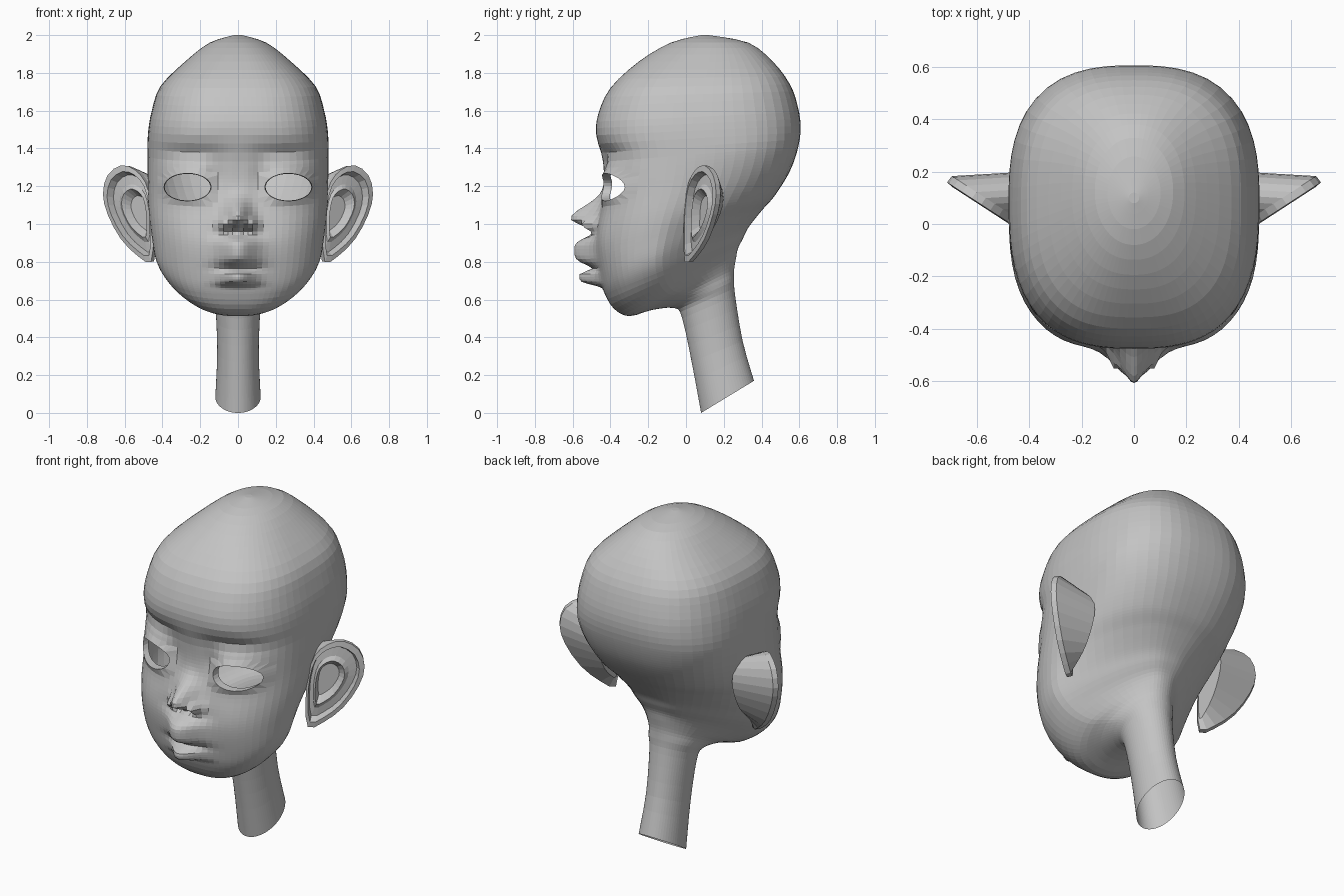
import bpy, bmesh
from math import sin, cos, pi, exp, sqrt
from mathutils import Vector
from mathutils.bvhtree import BVHTree

if "Cube" in bpy.data.objects:
    bpy.data.objects.remove(bpy.data.objects["Cube"], do_unlink=True)

clay = bpy.data.materials.new("grey_clay")
clay.use_nodes = True
clay.diffuse_color = (0.55, 0.55, 0.55, 1)
clay.node_tree.nodes["Principled BSDF"].inputs["Base Color"].default_value = clay.diffuse_color


def catmull(p0, p1, p2, p3, t):
    """Smooth interpolation between two neighbouring control points."""
    return [b + 0.5 * t * (c - a + t * (2 * a - 5 * b + 4 * c - d + t * (3 * (b - c) + d - a)))
            for a, b, c, d in zip(p0, p1, p2, p3)]


def finish(bm, name):
    """Turn a half mesh into a mirrored object."""
    mesh = bpy.data.meshes.new(name)
    bm.to_mesh(mesh)
    bm.free()
    obj = bpy.data.objects.new(name, mesh)
    bpy.context.collection.objects.link(obj)
    mesh.materials.append(clay)
    mirror = obj.modifiers.new("mirror", 'MIRROR')
    mirror.use_clip = True
    mirror.merge_threshold = 0.0005
    return obj


# Tilted rings from neck to crown: front y, front z, back y, back z, half width, back taper
RINGS = [
    (.08, 0, .36, .17, .12, 0),
    (.03, .27, .3, .38, .11, 0),
    (-.02, .5, .26, .62, .12, 0),
    (-.06, .555, .255, .7, .14, .05),
    (-.18, .545, .255, .76, .18, .25),
    (-.3, .512, .265, .82, .25, .45),
    (-.38, .55, .275, .87, .33, .55),
    (-.43, .63, .3, .92, .4, .55),
    (-.455, .72, .33, .98, .44, .5),
    (-.47, .85, .4, 1.07, .46, .35),
    (-.465, 1, .47, 1.15, .475, .2),
    (-.435, 1.18, .55, 1.28, .48, .08),
    (-.44, 1.33, .595, 1.41, .48, 0),
    (-.475, 1.47, .607, 1.52, .475, 0),
    (-.465, 1.58, .59, 1.63, .455, 0),
    (-.4, 1.72, .55, 1.74, .41, 0),
    (-.25, 1.86, .46, 1.86, .28, 0),
    (-.08, 1.96, .33, 1.96, .15, 0),
    (.08, 2, .12, 2, .02, 0),
]
COLUMNS = 36


def bump(d, size, power=2):
    return exp(-abs(d / size) ** power)


def relief(x, z):
    """Forward push of the face surface."""
    push = .12 * bump(x, .1) * bump(z - .855, .08, 4)                        # upper lip
    push += .11 * bump(x, .085) * bump(z - .715, .04, 4)                     # lower lip
    push += .15 * bump(x, .06) * bump(z - 1.03, .09 if z > 1.03 else .05)    # nose
    push += .07 * bump(x - .075, .03) * bump(z - .995, .035)                 # nose wing
    push -= .03 * bump(x - .035, .018) * bump(z - .965, .018)                # nostril
    push += .03 * bump(x - .27, .14) * bump(z - 1.22, .1)                    # eyelids
    push -= .03 * bump(x - .25, .15) * bump(z - 1.37, .05)                   # lid crease
    push -= .025 * bump(x - .12, .05) * bump(z - 1.25, .1)                   # inner eye corner
    push += .015 * bump(x - .27, .15) * bump(z - .92, .13)                   # cheek
    return push


def ring_points(ring):
    yf, zf, yb, zb, w, taper = ring
    n = 2 + .7 * min(1, max(0, (w - .12) / .25))
    points = []
    for j in range(COLUMNS + 1):
        a = pi * (j / COLUMNS) ** 1.35
        s, c = max(0, sin(a)), cos(a)
        r = (s ** n + abs(c) ** n) ** (-1 / n)
        t = -c * r
        x = w * s * r * (1 - taper * max(0, t + .2) / 1.2)
        if j in (0, COLUMNS):
            x = 0
        y = yf + (yb - yf) * (t + 1) / 2
        z = zf + (zb - zf) * (t + 1) / 2
        if t < 0:
            y -= relief(x, z) * min(1, -3 * t)
        points.append((x, y, z))
    return points


# Head and neck skin
bm = bmesh.new()
rows = []
for i in range(len(RINGS) - 1):
    control = [RINGS[min(max(k, 0), len(RINGS) - 1)] for k in range(i - 1, i + 3)]
    steps = 8 if 7 <= i <= 11 else 3
    rows += [catmull(*control, k / steps) for k in range(steps)]
rows.append(RINGS[-1])
grid = [[bm.verts.new(p) for p in ring_points(r)] for r in rows]
for low, high in zip(grid, grid[1:]):
    for j in range(COLUMNS):
        bm.faces.new((low[j], low[j + 1], high[j + 1], high[j]))
bm.faces.new(grid[-1])

# Open eye with a thick lid edge
EYE_X, EYE_Z, EYE_RX, EYE_RZ = .267, 1.195, .125, .073


def eye_value(v):
    if v.co.y > -.1:
        return 100
    return ((v.co.x - EYE_X) / EYE_RX) ** 2 + ((v.co.z - EYE_Z) / EYE_RZ) ** 2


bm.normal_update()
skin = BVHTree.FromBMesh(bm)
bmesh.ops.delete(bm, geom=[v for v in bm.verts if eye_value(v) < 1], context='VERTS')
rim = [v for v in bm.verts if v.is_boundary and v.co.x > .04 and eye_value(v) < 3.2]
edges = [e for e in bm.edges if e.is_boundary and all(v in rim for v in e.verts)]
for v in rim:
    k = 1 / sqrt(eye_value(v))
    x, z = EYE_X + (v.co.x - EYE_X) * k, EYE_Z + (v.co.z - EYE_Z) * k
    hit = skin.ray_cast(Vector((x, -2, z)), Vector((0, 1, 0)))[0]
    v.co = (x, (hit.y if hit else v.co.y) - .012, z)
lid = bmesh.ops.extrude_edge_only(bm, edges=edges)
for v in lid["geom"]:
    if isinstance(v, bmesh.types.BMVert):
        v.co.x = EYE_X + (v.co.x - EYE_X) * .97
        v.co.z = EYE_Z + (v.co.z - EYE_Z) * .97
        v.co.y += .045
finish(bm, "head")

# Ears: outline lofted from the root over the rim into the bowl
OUTLINE = [(.46, .8), (.53, .83), (.62, .92), (.69, 1.05), (.715, 1.16), (.69, 1.26),
           (.62, 1.31), (.55, 1.29), (.49, 1.22), (.46, 1.1), (.45, .95)]
outline = []
for i in range(len(OUTLINE)):
    control = [OUTLINE[(i + k) % len(OUTLINE)] for k in (-1, 0, 1, 2)]
    outline += [catmull(*control, t) for t in (0, .5)]


def ear_point(x, z, scale, depth):
    x, z = .535 + (x - .535) * scale, 1.06 + (z - 1.06) * scale
    return (x - .55 * depth, (x - .47) * .65 + .84 * depth, z)


bm = bmesh.new()
loops = [[(.44, .02 + .7 * (x - .46), 1.06 + (z - 1.06) * .75) for x, z in outline]]
for scale, depth in ((.99, .03), (1, 0), (.87, -.004), (.8, .035), (.6, .03), (.5, .015), (.36, .06)):
    loops.append([ear_point(x, z, scale, depth) for x, z in outline])
loops = [[bm.verts.new(p) for p in loop] for loop in loops]
count = len(outline)
for inner, outer in zip(loops, loops[1:]):
    for j in range(count):
        k = (j + 1) % count
        bm.faces.new((inner[j], inner[k], outer[k], outer[j]))
bm.faces.new(loops[-1])
bm.faces.new(loops[0][::-1])
bmesh.ops.recalc_face_normals(bm, faces=bm.faces)
finish(bm, "ears")
